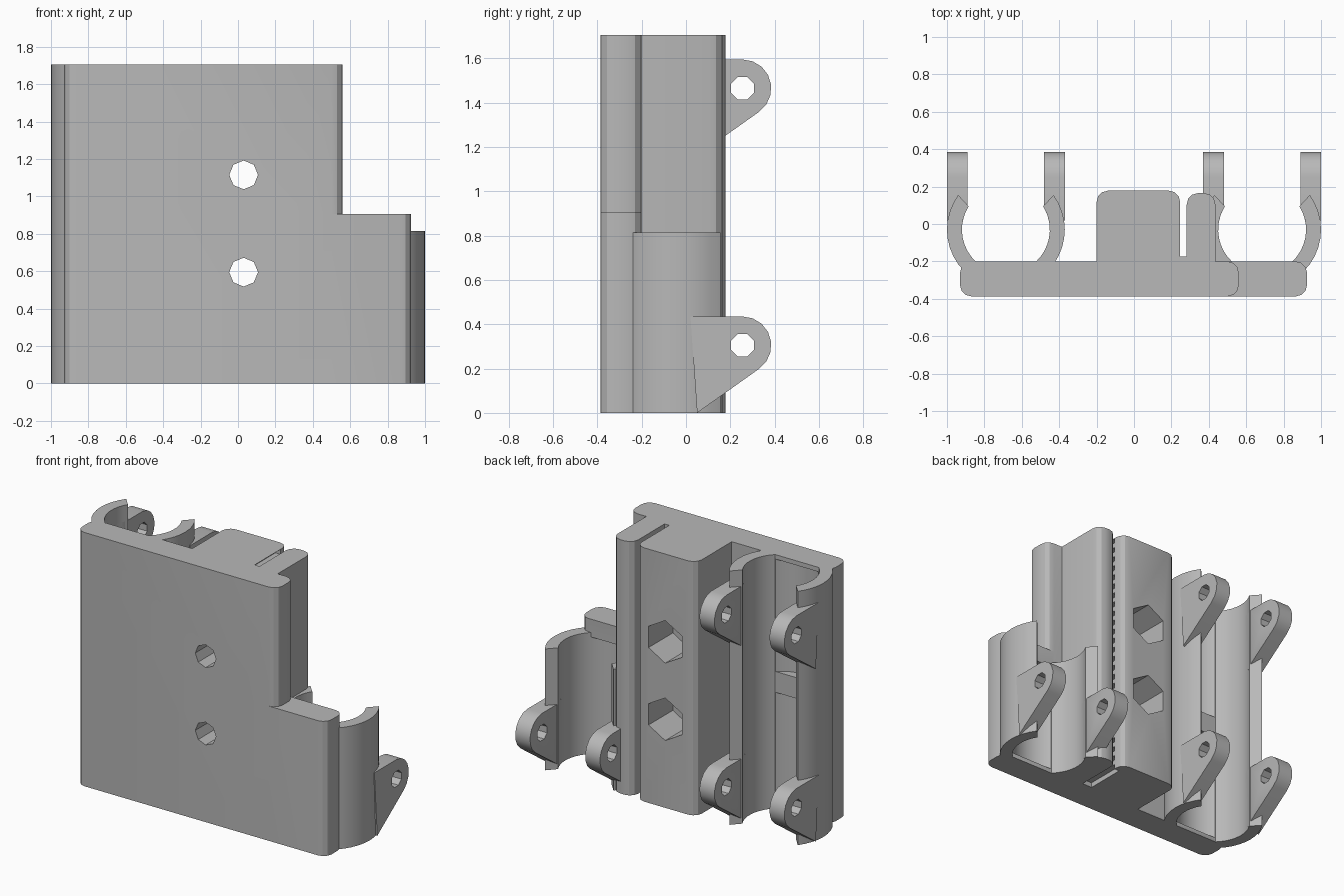
import bpy, bmesh
from math import sin, cos, radians
from mathutils import Vector

default = bpy.data.objects.get("Cube")
if default:
    bpy.data.objects.remove(default, do_unlink=True)

grey = bpy.data.materials.new("plain_grey")
grey.use_nodes = True
COLOUR = (0.48, 0.48, 0.48, 1)
grey.diffuse_color = COLOUR
grey.node_tree.nodes["Principled BSDF"].inputs["Base Color"].default_value = COLOUR

HEIGHT, LOW_TOP, TUBE_TOP = 1.705, 0.905, 0.815
TUBE_X, TUBE_Y, R_IN, R_OUT = 0.685, -0.03, 0.235, 0.315
PLATE_FRONT, PLATE_BACK = -0.387, -0.2


def prism(name, outline, lo, hi, axis="Z"):
    """Extrude a 2D outline along an axis; X uses (y, z), Y uses (x, z), Z uses (x, y)."""
    place = {"X": lambda a, b, d: (d, a, b),
             "Y": lambda a, b, d: (a, d, b),
             "Z": lambda a, b, d: (a, b, d)}[axis]
    bm = bmesh.new()
    face = bm.faces.new([bm.verts.new(place(a, b, lo)) for a, b in outline])
    moved = bmesh.ops.extrude_face_region(bm, geom=[face])["geom"]
    bmesh.ops.translate(bm, verts=[g for g in moved if isinstance(g, bmesh.types.BMVert)],
                        vec=Vector(place(0, 0, hi - lo)))
    bmesh.ops.recalc_face_normals(bm, faces=bm.faces)
    mesh = bpy.data.meshes.new(name)
    bm.to_mesh(mesh)
    bm.free()
    mesh.materials.append(grey)
    ob = bpy.data.objects.new(name, mesh)
    bpy.context.collection.objects.link(ob)
    return ob


def arc(cx, cy, r, start, end, steps):
    angles = [radians(start + (end - start) * i / steps) for i in range(steps + 1)]
    return [(cx + r * cos(a), cy + r * sin(a)) for a in angles]


def circle(cx, cy, r, sides, start=90):
    return arc(cx, cy, r, start, start + 360, sides)[:-1]


def rect(x0, x1, y0, y1, radii=(0, 0, 0, 0)):
    """Rectangle with corner radii in order: low-left, low-right, top-right, top-left."""
    corners = ((x0, y0, 1, 1), (x1, y0, -1, 1), (x1, y1, -1, -1), (x0, y1, 1, -1))
    points = []
    for i, ((x, y, sx, sy), r) in enumerate(zip(corners, radii)):
        if r:
            points += arc(x + sx * r, y + sy * r, r, 180 + 90 * i, 270 + 90 * i, 3)
        else:
            points.append((x, y))
    return points


def combine(ob, others, operation="DIFFERENCE"):
    bpy.context.view_layer.objects.active = ob
    for other in others:
        mod = ob.modifiers.new("combine", "BOOLEAN")
        mod.operation, mod.solver, mod.object = operation, "EXACT", other
        bpy.ops.object.modifier_apply(modifier=mod.name)
        bpy.data.objects.remove(other, do_unlink=True)


def bore(side, lo, hi):
    return prism("bore_cutter", circle(side * TUBE_X, TUBE_Y, R_IN, 36), lo, hi)


def bolt_holes(sides, radius, lo, hi):
    return [prism("bolt_cutter", circle(0.03, z, radius, sides), lo, hi, "Y")
            for z in (0.595, 1.115)]


parts = []

# Stepped mounting plate with rounded ends, bearing pockets and bolt holes
r = 0.06
plate = prism("mounting_plate", rect(-0.93, 0.56, PLATE_FRONT, PLATE_BACK, (r, r, r, r)), 0, HEIGHT)
low_plate = prism("low_plate", rect(0.3, 0.925, PLATE_FRONT, PLATE_BACK, (0, r, r, 0)), 0, LOW_TOP)
combine(plate, [low_plate], "UNION")
lip = 0.03
pockets = [bore(-1, lip, 0.78), bore(-1, 0.92, HEIGHT - lip), bore(1, lip, TUBE_TOP - lip)]
combine(plate, pockets + bolt_holes(8, 0.077, -1, 1))
parts.append(plate)

# Belt clamp: main block with hexagonal nut traps and a row of belt teeth
block = prism("clamp_block", rect(-0.2, 0.247, PLATE_BACK - 0.02, 0.178, (0, 0, r, r)), 0, HEIGHT)
combine(block, bolt_holes(8, 0.077, -1, 1) + bolt_holes(6, 0.143, -0.08, 1))
pitch = HEIGHT / 25.5
teeth = prism("tooth_cutter", rect(0.208, 0.3, -0.175, 0.1), -0.001, pitch / 2)
array = teeth.modifiers.new("repeat", "ARRAY")
array.count = 26
array.use_relative_offset = False
array.use_constant_offset = True
array.constant_offset_displace = (0, 0, pitch)
bpy.context.view_layer.objects.active = teeth
bpy.ops.object.modifier_apply(modifier="repeat")
combine(block, [teeth])
parts.append(block)

# Outer wall and floor of the belt channel
parts.append(prism("clamp_wall", rect(0.282, 0.435, PLATE_BACK - 0.02, 0.165, (0, 0, r, r)), 0, HEIGHT))
parts.append(prism("channel_floor", rect(0.24, 0.29, PLATE_BACK - 0.02, -0.175), 0, HEIGHT))

# Open bearing holders with pairs of screw lugs
for side, label, top, levels in ((-1, "right", HEIGHT, (0, 1.16)), (1, "left", TUBE_TOP, (0,))):
    cx = side * TUBE_X
    shell = (arc(cx, TUBE_Y, R_OUT, 36, -216, 28) + arc(cx, TUBE_Y, R_IN, -212, 32, 28))
    parts.append(prism(label + "_bearing_holder", shell, 0, top))
    for z in levels:
        for sx, place in ((-1, "a"), (1, "b")):
            outline = [(0.05, z), *arc(0.255, z + 0.305, 0.13, -55, 90, 7), (0.02, z + 0.435)]
            xs = sorted((cx + sx * 0.205, cx + sx * R_OUT))
            lug = prism(label + "_screw_lug_" + place, outline, *xs, "X")
            hole = prism("hole_cutter", circle(0.255, z + 0.305, 0.055, 8, 22.5), -2, 2, "X")
            combine(lug, [bore(side, -1, 3), hole])
            parts.append(lug)

# Smooth the curved walls while keeping hard edges
bpy.ops.object.select_all(action="DESELECT")
for ob in parts:
    ob.select_set(True)
bpy.context.view_layer.objects.active = plate
bpy.ops.object.shade_smooth_by_angle(angle=radians(28))
